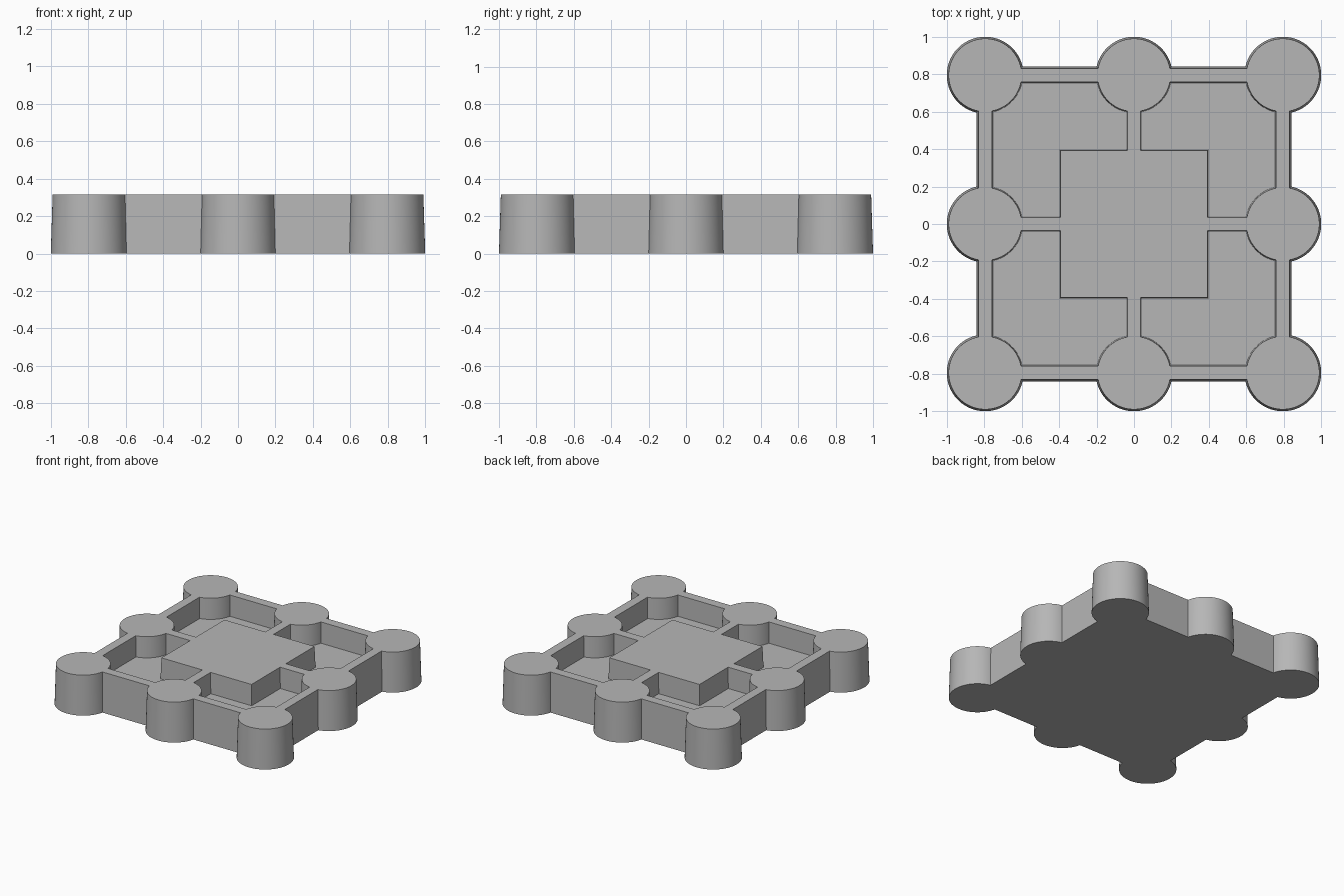
import bpy
import bmesh

HEIGHT = 0.315      # top of towers, walls and keep
FLOOR = 0.15        # sunken courtyard level
GRID = 0.795        # spacing of the tower centres
DRAFT = 0.01        # inward slope of every side

if "Cube" in bpy.data.objects:
    bpy.data.objects.remove(bpy.data.objects["Cube"], do_unlink=True)

stone = bpy.data.materials.new("stone grey")
stone.use_nodes = True
colour = (0.47, 0.47, 0.47, 1)
stone.diffuse_color = colour
stone.node_tree.nodes["Principled BSDF"].inputs["Base Color"].default_value = colour


def finish(name, bm, x, y, smooth=False):
    mesh = bpy.data.meshes.new(name)
    bm.to_mesh(mesh)
    bm.free()
    mesh.materials.append(stone)
    obj = bpy.data.objects.new(name, mesh)
    obj.location = (x, y, 0)
    bpy.context.collection.objects.link(obj)
    if smooth:
        bpy.ops.object.select_all(action="DESELECT")
        obj.select_set(True)
        bpy.context.view_layer.objects.active = obj
        bpy.ops.object.shade_smooth_by_angle()


def block(name, x, y, half_x, half_y, height=HEIGHT, draft=DRAFT):
    """Box standing on the ground whose sides lean inward."""
    bm = bmesh.new()
    bmesh.ops.create_cube(bm, size=2)
    for v in bm.verts:
        inset = draft if v.co.z > 0 else 0
        v.co.x *= half_x - inset
        v.co.y *= half_y - inset
        v.co.z = height if v.co.z > 0 else 0
    finish(name, bm, x, y)


def tower(name, x, y):
    bm = bmesh.new()
    bmesh.ops.create_cone(bm, cap_ends=True, segments=96, radius1=0.205,
                          radius2=0.205 - DRAFT, depth=HEIGHT)
    bmesh.ops.translate(bm, verts=bm.verts, vec=(0, 0, HEIGHT / 2))
    finish(name, bm, x, y, smooth=True)


# Courtyard floor and central keep
block("courtyard_floor", 0, 0, GRID, GRID, FLOOR, 0)
block("central_keep", 0, 0, 0.403, 0.403)

# Round towers at the corners and the middle of each side
columns = {"right": -1, "middle": 0, "left": 1}
rows = {"front": -1, "middle": 0, "back": 1}
for row, j in rows.items():
    for column, i in columns.items():
        if i or j:
            tower(f"{row}_{column}_tower", i * GRID, j * GRID)

# Outer walls between towers, and inner walls joining towers to the keep
wall = 0.046
half = GRID / 2
span = 0.24
for side, s in (("negative", -1), ("positive", 1)):
    for end, e in (("first", -1), ("second", 1)):
        block(f"outer_wall_x_{side}_{end}", e * half, s * GRID, span, wall)
        block(f"outer_wall_y_{side}_{end}", s * GRID, e * half, wall, span)
    block(f"inner_wall_x_{side}", s * 0.5, 0, 0.15, wall)
    block(f"inner_wall_y_{side}", 0, s * 0.5, wall, 0.15)
